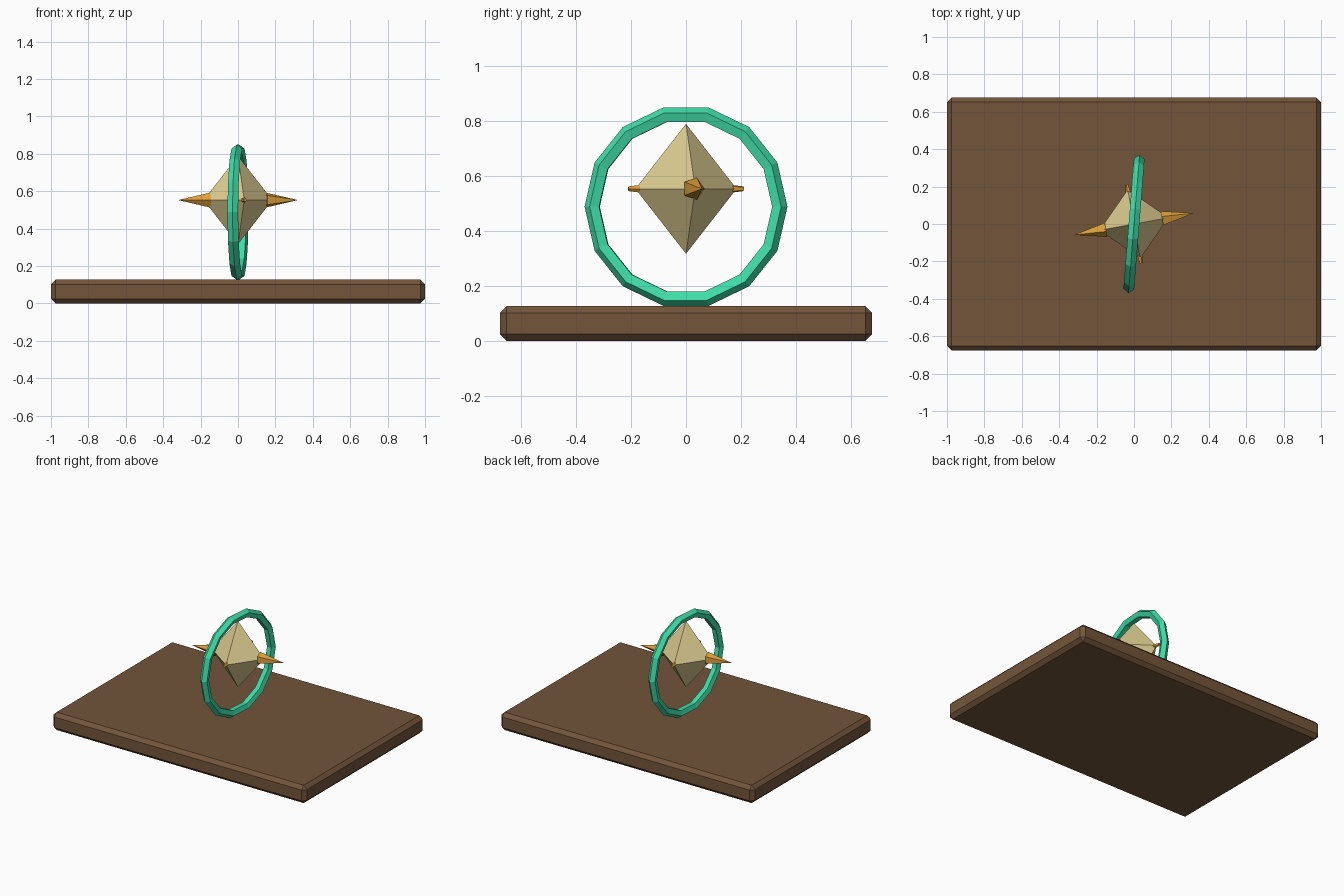
import bpy, bmesh, math
from mathutils import Matrix, Vector

if "Cube" in bpy.data.objects:
    bpy.data.objects.remove(bpy.data.objects["Cube"])

GEM_Z, RING_Z = 0.553, 0.488
GEM_TURN, RING_TURN = math.radians(10.3), math.radians(-4.6)


def material(name, rgb):
    m = bpy.data.materials.new(name)
    lin = [((c / 255 + 0.055) / 1.055) ** 2.4 for c in rgb]
    m.diffuse_color = (*lin, 1)
    m.use_nodes = True
    m.node_tree.nodes["Principled BSDF"].inputs["Base Color"].default_value = m.diffuse_color
    return m


BROWN = material("brown", (115, 85, 58))
SAND = material("sand", (220, 204, 144))
GOLD = material("gold", (224, 160, 56))
GREEN = material("sea_green", (64, 221, 168))


def finish(name, bm, mat):
    bmesh.ops.recalc_face_normals(bm, faces=bm.faces)
    me = bpy.data.meshes.new(name)
    bm.to_mesh(me)
    bm.free()
    me.materials.append(mat)
    ob = bpy.data.objects.new(name, me)
    bpy.context.collection.objects.link(ob)
    return ob


# Base slab with chamfered edges
bm = bmesh.new()
bmesh.ops.create_cube(bm, size=1, matrix=Matrix.Translation((0, 0, 0.0635))
                      @ Matrix.Diagonal((2, 1.354, 0.127, 1)))
bmesh.ops.bevel(bm, geom=bm.edges[:], offset=0.025, segments=1, affect='EDGES')
finish("base_slab", bm, BROWN)

# Ring: 14 segments with a five-sided section
bm = bmesh.new()
turn = Matrix.Translation((0, 0, RING_Z)) @ Matrix.Rotation(RING_TURN, 4, 'Z')
N, M = 14, 5
loops = []
for i in range(N):
    a = math.tau * i / N
    loop = []
    for j in range(M):
        b = math.tau * j / M
        r = 0.34 + 0.03 * math.cos(b)
        p = Vector((0.03 * math.sin(b), r * math.cos(a), r * math.sin(a)))
        loop.append(bm.verts.new(turn @ p))
    loops.append(loop)
for i in range(N):
    p, q = loops[i], loops[(i + 1) % N]
    for j in range(M):
        k = (j + 1) % M
        bm.faces.new((p[j], p[k], q[k], q[j]))
finish("ring", bm, GREEN)

# Eight-faced gem
gem_frame = Matrix.Translation((0, 0, GEM_Z)) @ Matrix.Rotation(GEM_TURN, 4, 'Z')
bm = bmesh.new()
top, bottom = bm.verts.new((0, 0, 0.236)), bm.verts.new((0, 0, -0.236))
belt = [bm.verts.new((0.187 * math.cos(i * math.pi / 2),
                      0.187 * math.sin(i * math.pi / 2), 0)) for i in range(4)]
for i in range(4):
    bm.faces.new((belt[i], belt[(i + 1) % 4], top))
    bm.faces.new((belt[(i + 1) % 4], belt[i], bottom))
bm.transform(gem_frame)
finish("gem", bm, SAND)


def spike(name, angle, start, end, r1, r2):
    """Five-sided spike pointing outward from the gem's middle."""
    bm = bmesh.new()
    rings = []
    for x, r in ((start, r1), (end, r2)):
        if r == 0:
            rings.append([bm.verts.new((x, 0, 0))] * 5)
        else:
            rings.append([bm.verts.new((x, r * math.cos(math.tau * i / 5),
                                        r * math.sin(math.tau * i / 5))) for i in range(5)])
    lo, hi = rings
    bm.faces.new(lo)
    if r2 > 0:
        bm.faces.new(hi)
    for i in range(5):
        k = (i + 1) % 5
        bm.faces.new((lo[i], lo[k], hi[k], hi[i]) if r2 > 0 else (lo[i], lo[k], hi[i]))
    bm.transform(gem_frame @ Matrix.Rotation(angle, 4, 'Z'))
    finish(name, bm, GOLD)


# Long side spikes and short blunt pins
for side, angle in (("right", 0), ("left", math.pi)):
    spike(side + "_spike", angle, 0.153, 0.326, 0.042, 0)
for side, angle in (("back", math.pi / 2), ("front", -math.pi / 2)):
    spike(side + "_pin", angle, 0.15, 0.213, 0.017, 0.009)
